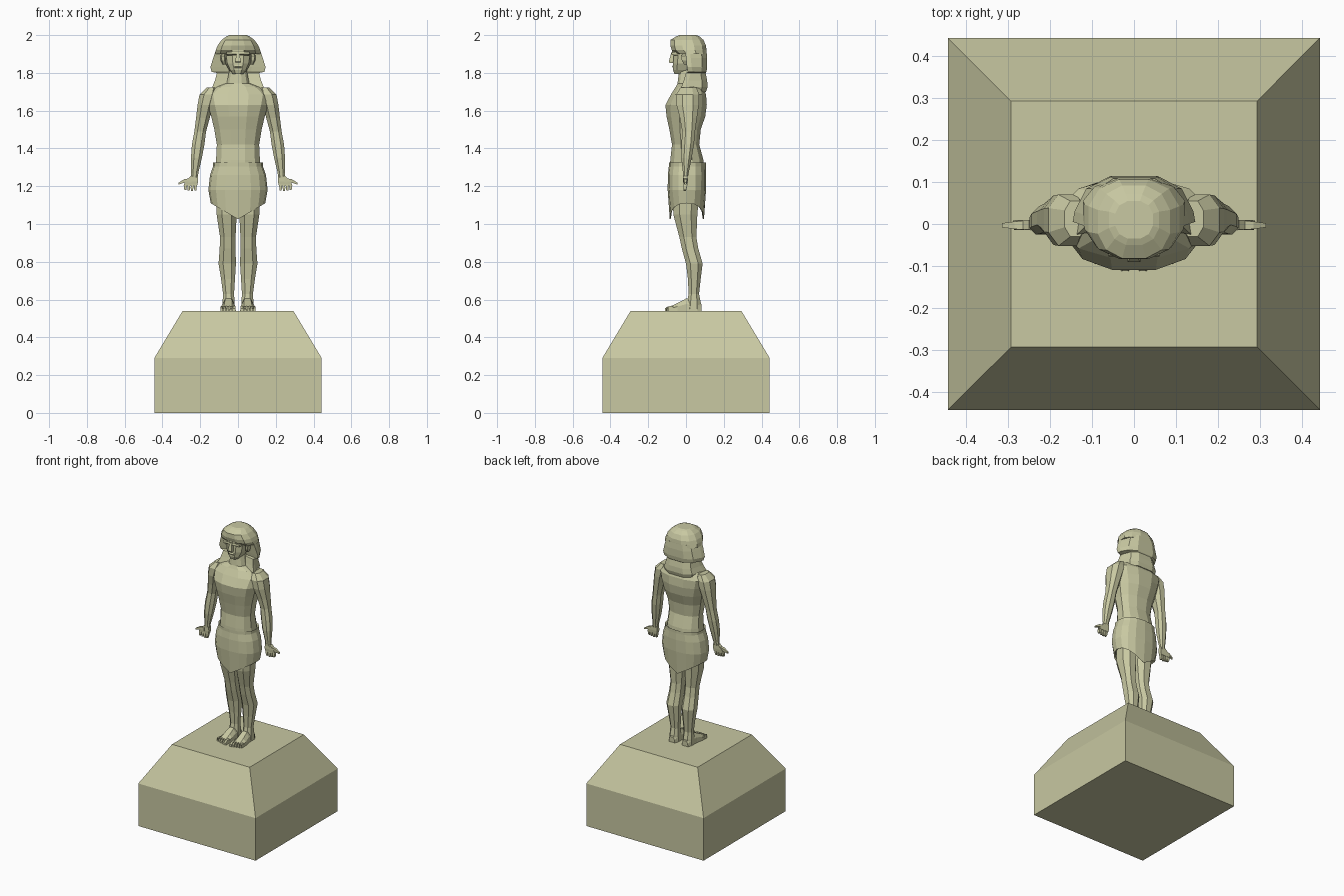
import bpy, bmesh, math

stone = bpy.data.materials.new("stone")
stone.diffuse_color = (0.58, 0.58, 0.36, 1)


def build(name, rings, mirror=False):
    """Skin a stack of closed point rings, capping both ends."""
    bm = bmesh.new()
    loops = [[bm.verts.new(p) for p in ring] for ring in rings]
    n = len(loops[0])
    for a, b in zip(loops, loops[1:]):
        for i in range(n):
            j = (i + 1) % n
            bm.faces.new((a[i], a[j], b[j], b[i]))
    bm.faces.new(loops[0][::-1])
    bm.faces.new(loops[-1])
    bmesh.ops.recalc_face_normals(bm, faces=bm.faces)
    me = bpy.data.meshes.new(name)
    bm.to_mesh(me)
    bm.free()
    me.materials.append(stone)
    ob = bpy.data.objects.new(name, me)
    bpy.context.collection.objects.link(ob)
    if mirror:
        ob.modifiers.new("mirror", 'MIRROR')
    return ob


def ring(cx, yf, yb, z, rx, n=12, phase=0.5, p=0.85):
    """Rounded ring, half width rx, spanning yf..yb."""
    pts = []
    k = math.cos(phase * 2 * math.pi / n) ** p
    for i in range(n):
        a = (i + phase) * 2 * math.pi / n - math.pi / 2
        c, s = math.cos(a), math.sin(a)
        c = math.copysign(abs(c) ** p, c) / k
        s = math.copysign(abs(s) ** p, s) / k
        pts.append((cx + rx * c, (yf + yb) / 2 + (yb - yf) / 2 * s, z))
    return pts


def limb(name, specs, n=8, mirror=False, p=0.85):
    return build(name, [ring(*s, n=n, p=p) for s in specs], mirror)


def box_ring(cx, yf, yb, z, rx):
    return [(cx - rx, yf, z), (cx + rx, yf, z), (cx + rx, yb, z), (cx - rx, yb, z)]


def block(name, specs, mirror=False):
    return build(name, [box_ring(*s) for s in specs], mirror)


# Pedestal
block("pedestal", [(0, -.443, .443, 0, .443), (0, -.443, .443, .29, .443),
                   (0, -.293, .293, .54, .293)])

# Torso and neck
limb("torso", [
    (0, -.085, .096, 1.30, .120), (0, -.083, .092, 1.34, .116),
    (0, -.074, .070, 1.42, .112), (0, -.088, .078, 1.50, .125),
    (0, -.103, .102, 1.57, .142), (0, -.109, .110, 1.63, .160),
    (0, -.080, .106, 1.685, .172), (0, -.055, .090, 1.725, .125),
    (0, -.045, .065, 1.745, .060), (0, -.035, .055, 1.82, .045)], n=12)

# Kilt with a hem dipping at front and back, open underneath
kilt = [ring(0, yf, yb, z, rx, 16, 0) for yf, yb, z, rx in [
    (-.082, .092, 1.315, .118), (-.091, .105, 1.325, .132), (-.091, .105, 1.305, .132),
    (-.096, .107, 1.26, .148), (-.097, .106, 1.18, .157)]]


def hem(scale, lift):
    pts = ring(0, -.086, .095, 0, .144, 16, 0)
    return [(x * scale, y * scale,
             1.11 - .085 * (1 - min(1, abs(x) / .144)) + lift) for x, y, z in pts]


kilt += [hem(1, 0), hem(.93, .005), [(x, y, 1.14) for x, y, z in hem(.9, 0)]]
build("kilt", kilt)

# Legs
limb("legs", [
    (.062, -.070, .070, 1.16, .056), (.060, -.067, .060, 1.05, .053),
    (.054, -.035, .055, .93, .041), (.055, -.022, .065, .87, .042),
    (.057, .000, .088, .79, .046), (.053, .010, .078, .71, .037),
    (.050, .014, .069, .63, .029), (.050, .005, .078, .585, .032),
    (.050, .000, .080, .55, .034)], mirror=True)

# Feet and toes
build("feet", [[(c - w, y, .54), (c + w, y, .54), (c + w * .95, y, .54 + h * .55),
                (c + w * .5, y, .54 + h), (c - w * .5, y, .54 + h), (c - w * .95, y, .54 + h * .55)]
               for y, c, w, h in [(.083, .05, .022, .035), (.06, .05, .032, .06), (.0, .05, .033, .065),
                                  (-.045, .052, .04, .042), (-.08, .053, .041, .025)]], True)
for i in range(5):
    x, tip = .021 + i * .0163, -.112 + .005 * i
    w = .0095 if i == 0 else .007
    build("toe_%d" % (i + 1), [[(x - w, y, .54), (x + w, y, .54), (x + w * .7, y, .54 + h), (x - w * .7, y, .54 + h)]
                               for y, h in [(-.07, .026), (-.095, .024), (tip, .013)]], True)

# Arms
limb("arms", [
    (.140, -.030, .055, 1.722, .025), (.158, -.052, .070, 1.685, .046),
    (.172, -.050, .068, 1.63, .042), (.186, -.032, .058, 1.56, .036),
    (.200, -.020, .048, 1.49, .031), (.211, -.024, .042, 1.42, .033),
    (.220, -.025, .030, 1.35, .029), (.229, -.016, .014, 1.27, .019),
    (.231, -.014, .010, 1.245, .019)], mirror=True)

# Hands
block("palms", [(.231, -.013, .010, 1.255, .019), (.245, -.014, .010, 1.225, .034),
                (.252, -.012, .008, 1.205, .036)], True)
for i in range(4):
    x = .224 + i * .0175
    block("finger_%d" % (i + 1), [(x, -.012, .007, 1.212, .0075), (x + .002, -.014, .004, 1.192, .007),
                                  (x + .002, -.013, .000, 1.174 + .003 * abs(i - 1), .005)], True)
build("thumbs", [[(x, y - w, z - w), (x, y + w, z - w), (x, y + w, z + w), (x, y - w, z + w)]
                 for x, y, z, w in [(.245, -.003, 1.232, .012), (.285, -.003, 1.228, .009),
                                    (.314, -.003, 1.214, .005)]], True)

# Head and face
limb("head", [
    (0, -.062, .05, 1.795, .030), (0, -.068, .06, 1.815, .046),
    (0, -.068, .08, 1.85, .064), (0, -.066, .09, 1.89, .070),
    (0, -.074, .09, 1.915, .071), (0, -.074, .09, 1.95, .070)], n=10, p=.75)
block("nose", [(0, -.088, -.05, 1.852, .014), (0, -.091, -.05, 1.86, .015),
               (0, -.077, -.05, 1.91, .007)])
block("lips", [(0, -.066, -.05, 1.825, .014), (0, -.074, -.05, 1.833, .020),
               (0, -.068, -.05, 1.842, .014)])
block("brows", [(.035, -.066, -.04, 1.893, .023), (.035, -.077, -.03, 1.899, .026),
                (.035, -.074, -.03, 1.91, .026)], True)
limb("ears", [(.072, -.01, .02, 1.845, .008), (.078, -.022, .02, 1.865, .012),
              (.080, -.025, .02, 1.89, .012), (.076, -.015, .02, 1.905, .008)], n=6, mirror=True)

# Headcloth crown
limb("headcloth_crown", [
    (0, -.050, .108, 1.90, .122), (0, -.076, .108, 1.922, .117), (0, -.083, .106, 1.945, .108),
    (0, -.082, .092, 1.975, .086), (0, -.050, .070, 1.994, .060), (0, -.035, .055, 2.0, .045)], n=12)


# Headcloth drape behind the face, stepped in at the jaw and resting on the shoulders
def drape(z, w, yf, yb):
    half = [(w * .5, yf + .012), (w, yf), (w * .97, yf + .025), (w * .78, yb * .75), (w * .42, yb)]
    return [(x, y, z) for x, y in half] + [(-x, y, z) for x, y in half[::-1]]


build("headcloth_drape", [drape(*s) for s in [
    (1.92, .117, -.005, .108), (1.88, .131, .0, .112), (1.83, .146, .005, .112),
    (1.805, .140, .010, .108), (1.80, .112, .0, .104), (1.76, .122, -.012, .112),
    (1.725, .136, -.025, .114), (1.70, .130, -.02, .106)]])
